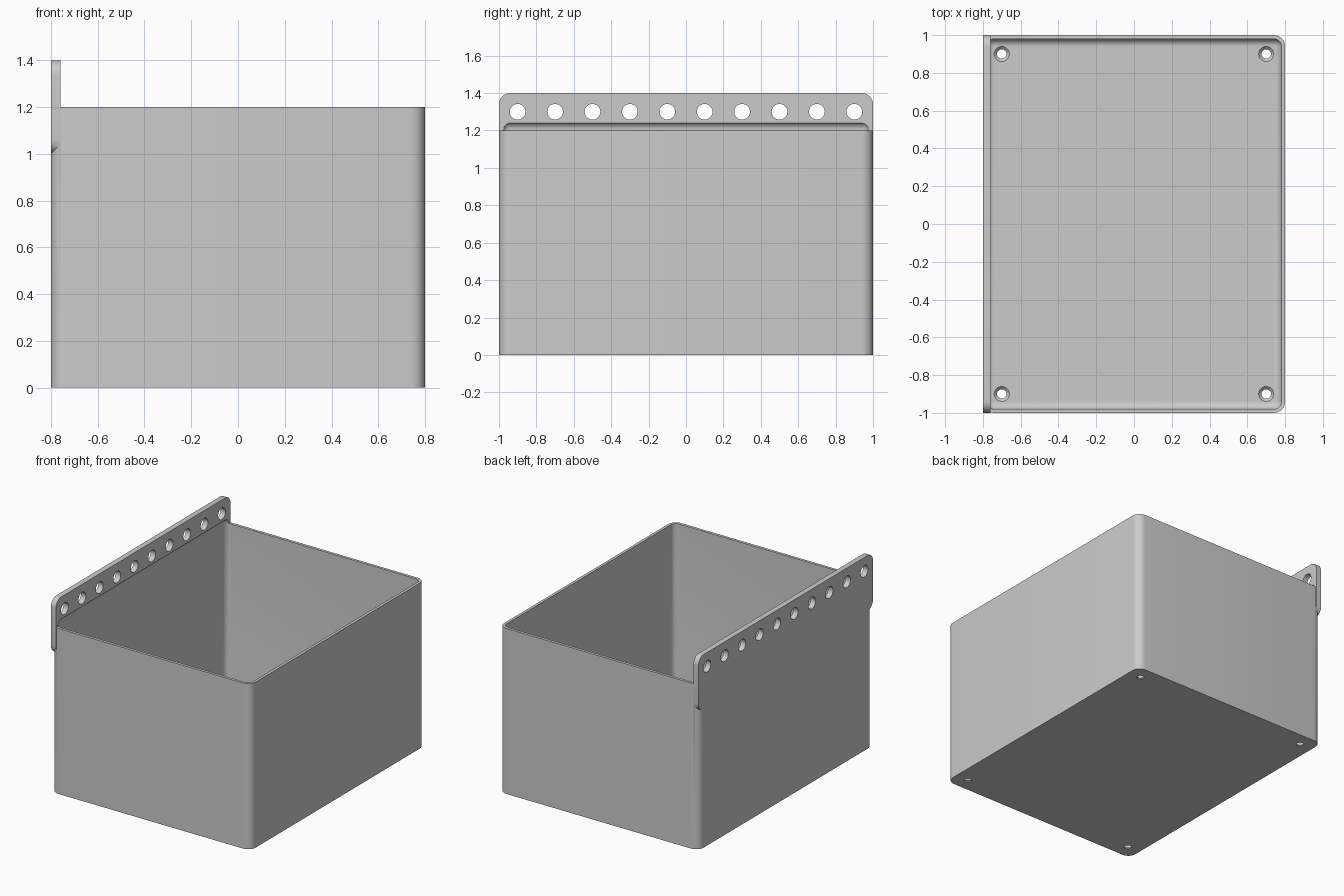
import bpy, bmesh, math
from mathutils import Matrix, Vector

default = bpy.data.objects.get("Cube")
if default:
    bpy.data.objects.remove(default, do_unlink=True)

grey = bpy.data.materials.new("plain grey")
grey.use_nodes = True
grey.diffuse_color = (0.6, 0.6, 0.6, 1)
grey.node_tree.nodes["Principled BSDF"].inputs["Base Color"].default_value = (0.6, 0.6, 0.6, 1)

WIDTH, DEPTH, HEIGHT = 1.6, 2.0, 1.2
WALL = 0.02
RADIUS = 0.06


def make_object(name, bm):
    bmesh.ops.recalc_face_normals(bm, faces=bm.faces)
    mesh = bpy.data.meshes.new(name)
    bm.to_mesh(mesh)
    bm.free()
    mesh.materials.append(grey)
    obj = bpy.data.objects.new(name, mesh)
    bpy.context.collection.objects.link(obj)
    return obj


def rounded_block(name, low, high, radius, axis=None):
    """Block with edges along one axis rounded, or every edge if axis is None."""
    low, high = Vector(low), Vector(high)
    size = high - low
    bm = bmesh.new()
    bmesh.ops.create_cube(bm, size=1, matrix=Matrix.Translation((low + high) / 2) @ Matrix.Diagonal((*size, 1)))
    edges = [e for e in bm.edges
             if axis is None or abs((e.verts[0].co - e.verts[1].co)[axis]) > 1e-4]
    bmesh.ops.bevel(bm, geom=edges, offset=radius, segments=8, profile=0.5, affect='EDGES')
    return make_object(name, bm)


def add_cone(bm, centre, r1, r2, length, rotation=Matrix.Identity(4)):
    bmesh.ops.create_cone(bm, cap_ends=True, segments=32, radius1=r1, radius2=r2,
                          depth=length, matrix=Matrix.Translation(centre) @ rotation)


def combine(target, tool, operation):
    mod = target.modifiers.new("combine", 'BOOLEAN')
    mod.operation, mod.solver, mod.object = operation, 'EXACT', tool
    bpy.context.view_layer.objects.active = target
    bpy.ops.object.modifier_apply(modifier=mod.name)
    bpy.data.objects.remove(tool, do_unlink=True)


# Outer body with rounded upright corners
x, y = WIDTH / 2, DEPTH / 2
box = rounded_block("storage_box", (-x, -y, 0), (x, y, HEIGHT), RADIUS, axis=2)

# Mounting strip along one side
strip = rounded_block("mounting_strip", (-x, -y, 1.0), (-x + 0.04, y, 1.4), RADIUS, axis=0)
combine(box, strip, 'UNION')

# Cavity, which also hollows the foot of the strip
cavity = rounded_block("cavity_cutter", (WALL - x, WALL - y, WALL),
                       (x - WALL, y - WALL, HEIGHT + 0.045), 0.04)
combine(box, cavity, 'DIFFERENCE')

# Row of holes through the strip
bm = bmesh.new()
for i in range(10):
    add_cone(bm, (-x, -0.9 + 0.2 * i, 1.3), 0.042, 0.042, 0.2, Matrix.Rotation(math.pi / 2, 4, 'Y'))
combine(box, make_object("strip_hole_cutter", bm), 'DIFFERENCE')

# Drain holes with a countersink, one in each floor corner
for part in ("drain", "countersink"):
    bm = bmesh.new()
    for sx in (-1, 1):
        for sy in (-1, 1):
            if part == "drain":
                add_cone(bm, (sx * 0.7, sy * 0.9, 0), 0.025, 0.025, 0.2)
            else:
                add_cone(bm, (sx * 0.7, sy * 0.9, 0.015), 0.02, 0.05, 0.03)
    combine(box, make_object(part + "_cutter", bm), 'DIFFERENCE')

bpy.ops.object.select_all(action='DESELECT')
box.select_set(True)
bpy.context.view_layer.objects.active = box
bpy.ops.object.shade_smooth_by_angle(angle=math.radians(30))
